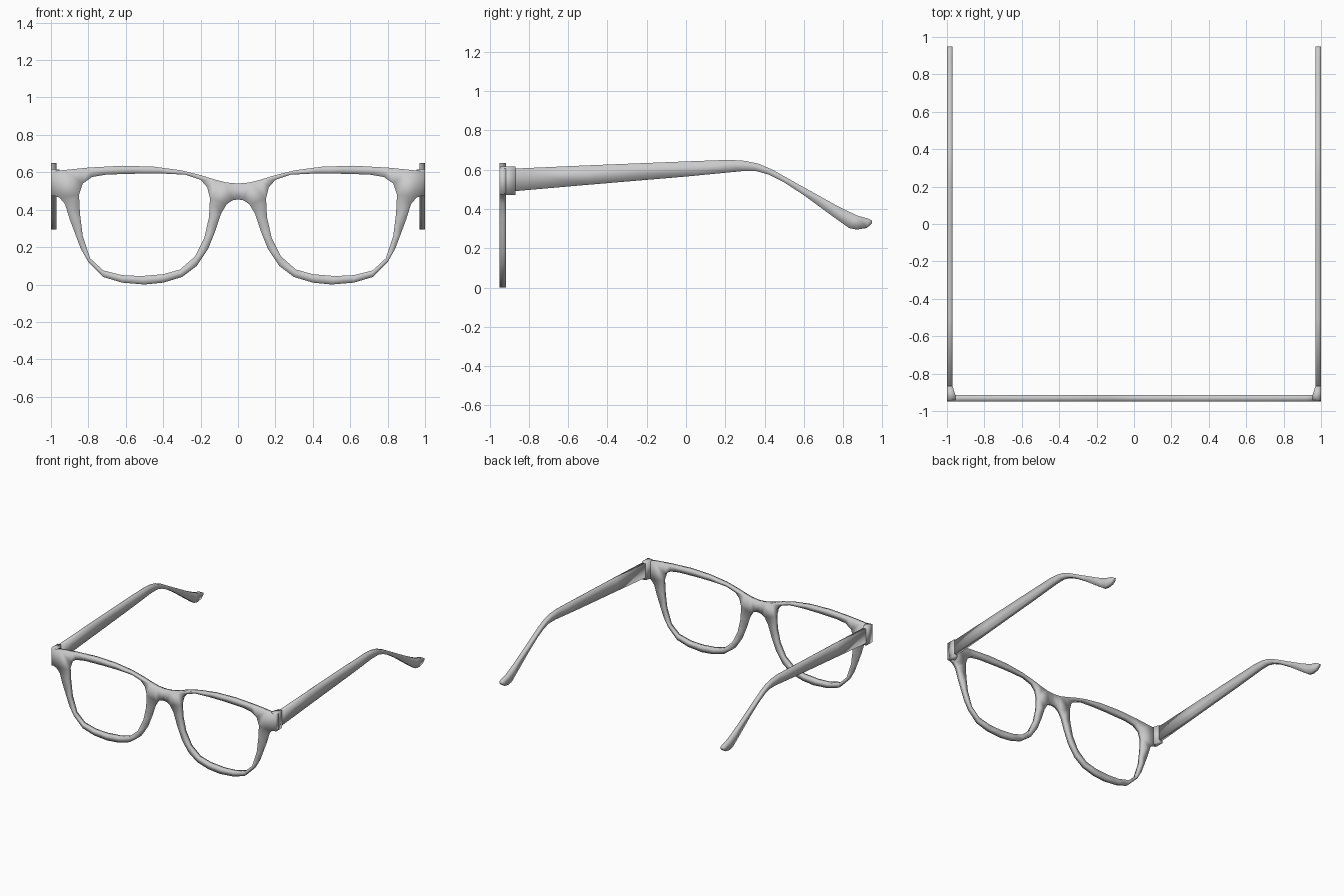
import bpy
import bmesh
from math import radians
from mathutils import Vector

cube = bpy.data.objects.get("Cube")
if cube:
    bpy.data.objects.remove(cube, do_unlink=True)

grey = bpy.data.materials.new("light grey")
grey.use_nodes = True
GREY = (0.6, 0.6, 0.6, 1)
grey.diffuse_color = GREY
grey.node_tree.nodes["Principled BSDF"].inputs["Base Color"].default_value = GREY


def points(text):
    """Read 'u,v u,v ...' given in hundredths of a unit."""
    return [Vector([float(n) / 100 for n in pair.split(",")]) for pair in text.split()]


def flipped(loop):
    return [Vector((-p.x, p.y)) for p in reversed(loop)]


def slab(name, loops, near, far, place, mirror=False):
    """Build a softly shaded slab from an outline and any holes in it."""
    bm = bmesh.new()
    caps = ([], [])
    for loop in loops:
        low, high = [[bm.verts.new(place(p.x, p.y, depth)) for p in loop]
                     for depth in (near, far)]
        for i in range(len(loop)):
            bm.faces.new((low[i - 1], low[i], high[i], high[i - 1]))
            for cap, ring in zip(caps, (low, high)):
                cap.append(bm.edges.get((ring[i - 1], ring[i])))
    for cap in caps:
        bmesh.ops.triangle_fill(bm, use_beauty=True, use_dissolve=False, edges=cap)
    bmesh.ops.recalc_face_normals(bm, faces=bm.faces[:])
    mesh = bpy.data.meshes.new(name)
    bm.to_mesh(mesh)
    bm.free()
    mesh.materials.append(grey)
    obj = bpy.data.objects.new(name, mesh)
    bpy.context.collection.objects.link(obj)
    bpy.ops.object.select_all(action="DESELECT")
    bpy.context.view_layer.objects.active = obj
    obj.select_set(True)
    bpy.ops.object.shade_smooth_by_angle(angle=radians(100))
    if mirror:
        obj.modifiers.new("mirror", "MIRROR").use_axis[0] = True


# Front frame: half outline from the top of the bridge round to its underside
half = points("0,54 6,54.5 12,56 20,58.5 30,61 45,63 62,63.5 80,62.5 92,61.3 100,60.5 "
              "100,48 95.5,46.5 92.5,43 90,35 87,27 84,19 80,12 72,4 62,1 50,0 "
              "40,1 30,4 22,10 16,19 12,29 9,38 6,43 3,45 0,45.5")
outline = half + flipped(half[1:-1])
lens_hole = points("52,59.3 70,58.8 78,57.5 83,54 85,48 84.5,38 83,26 79,14 72,7.5 62,5 "
                   "52,4.5 40,5.5 31,8 23,15 18,25 15.5,36 15,46 16.5,52 20,56 28,58.7 40,59.3")
slab("front_frame", [outline, lens_hole, flipped(lens_hole)], -0.948, -0.915,
     lambda u, v, d: (u, d, v))

# Corner blocks that carry the hinges
block = points("95.5,-94 95.5,-91.3 97,-86.7 100,-86.7 100,-94.6")
slab("hinge_blocks", [block], 0.472, 0.615, lambda u, v, d: (u, v, d), mirror=True)

# Temple arms, bent down behind the ear
arm = points("-88,60.5 -50,62.2 0,64.2 22,65 30,64.5 37,63 44,60 60,51 78,41 87,36.7 "
             "93,35 94.8,34 94.5,32.5 92,30.3 87,29.5 83,30.3 75,36 60,47 50,53.5 "
             "42,57.5 36,59.2 28,59.2 0,56.5 -50,52.3 -88,49")
slab("temple_arms", [arm], 0.97, 0.999, lambda u, v, d: (d, u, v), mirror=True)
